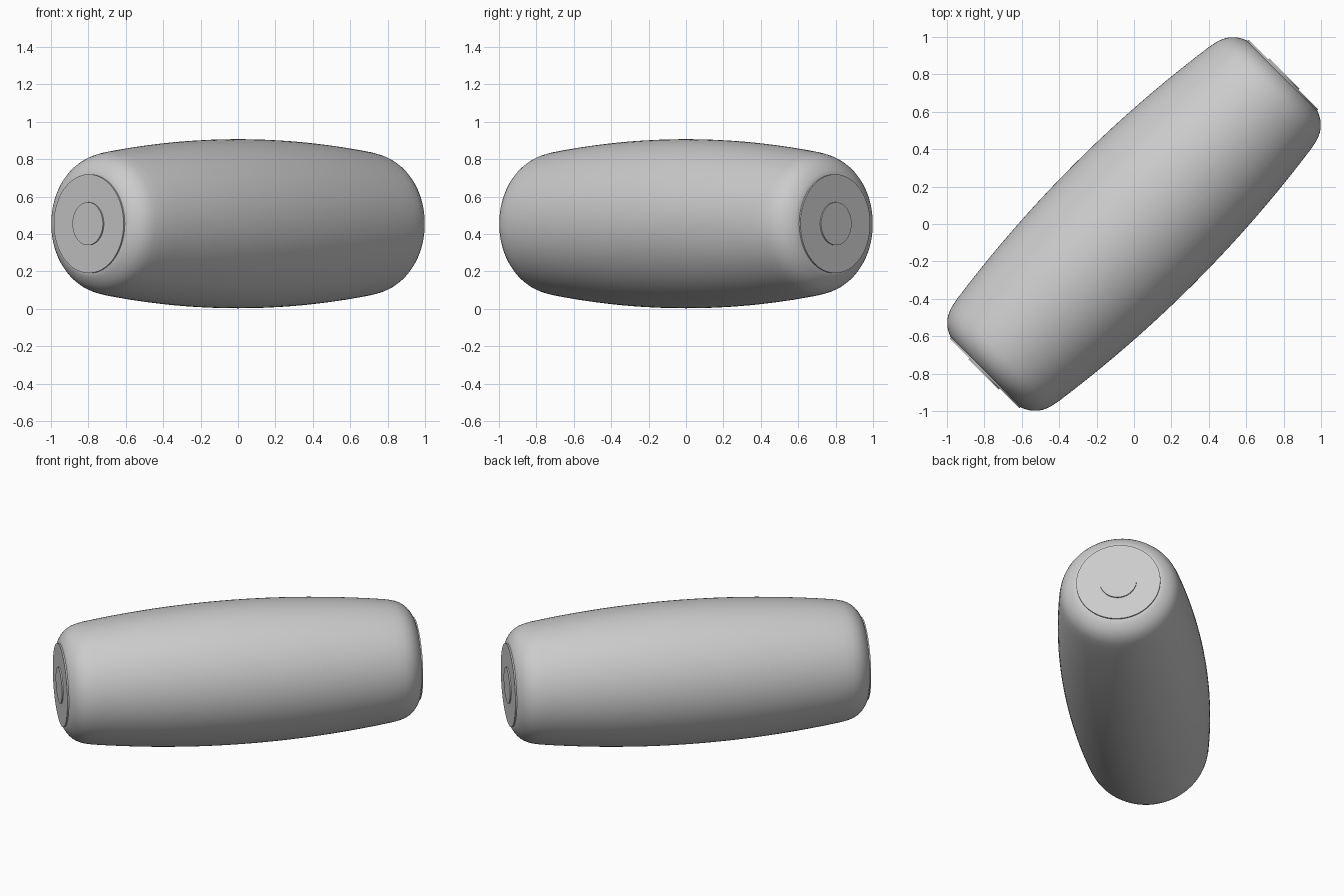
import bpy, bmesh, math
from mathutils import Matrix, Vector

if "Cube" in bpy.data.objects:
    bpy.data.objects.remove(bpy.data.objects["Cube"])

grey = bpy.data.materials.new("light grey")
grey.diffuse_color = (0.6, 0.6, 0.6, 1)
grey.use_nodes = True
grey.node_tree.nodes["Principled BSDF"].inputs["Base Color"].default_value = grey.diffuse_color

# local z axis laid along the horizontal diagonal, at mid height
AXIS = Vector((1, 1, 0)).normalized()
PLACE = Matrix.Translation((0, 0, 0.455)) @ AXIS.to_track_quat('Z', 'Y').to_matrix().to_4x4()


def lathe(name, profile, steps=96):
    """Spin (radius, height) points around the long axis."""
    bm = bmesh.new()
    verts = [bm.verts.new((r, 0, h)) for r, h in profile]
    edges = [bm.edges.new(pair) for pair in zip(verts, verts[1:])]
    bmesh.ops.spin(bm, geom=verts + edges, cent=(0, 0, 0), axis=(0, 0, 1),
                   angle=2 * math.pi, steps=steps)
    bmesh.ops.remove_doubles(bm, verts=bm.verts, dist=1e-5)
    bmesh.ops.recalc_face_normals(bm, faces=bm.faces)
    bm.transform(PLACE)
    mesh = bpy.data.meshes.new(name)
    bm.to_mesh(mesh)
    bm.free()
    mesh.materials.append(grey)
    obj = bpy.data.objects.new(name, mesh)
    bpy.context.collection.objects.link(obj)
    bpy.ops.object.select_all(action='DESELECT')
    obj.select_set(True)
    bpy.context.view_layer.objects.active = obj
    bpy.ops.object.shade_smooth_by_angle(angle=math.radians(30))


# bulging body with rounded shoulders
side = [(0.452 - 0.066 * (t / 0.95) ** 2, t) for t in [i * 0.095 for i in range(11)]]
shoulder = [(0.376, 1.0), (0.368, 1.025), (0.356, 1.05), (0.341, 1.071),
            (0.325, 1.087), (0.308, 1.1), (0.288, 1.112), (0.268, 1.12), (0, 1.12)]
half = side + shoulder
lathe("barrel_body", [(r, -h) for r, h in reversed(half[1:])] + half)

# flat end plate and small raised button at each end
for label, s in (("front", -1), ("back", 1)):
    lathe(label + "_end_plate",
          [(0, s * 1.1), (0.264, s * 1.1), (0.264, s * 1.129), (0, s * 1.129)])
    lathe(label + "_end_button",
          [(0, s * 1.115), (0.115, s * 1.115), (0.115, s * 1.137), (0, s * 1.137)], 64)
